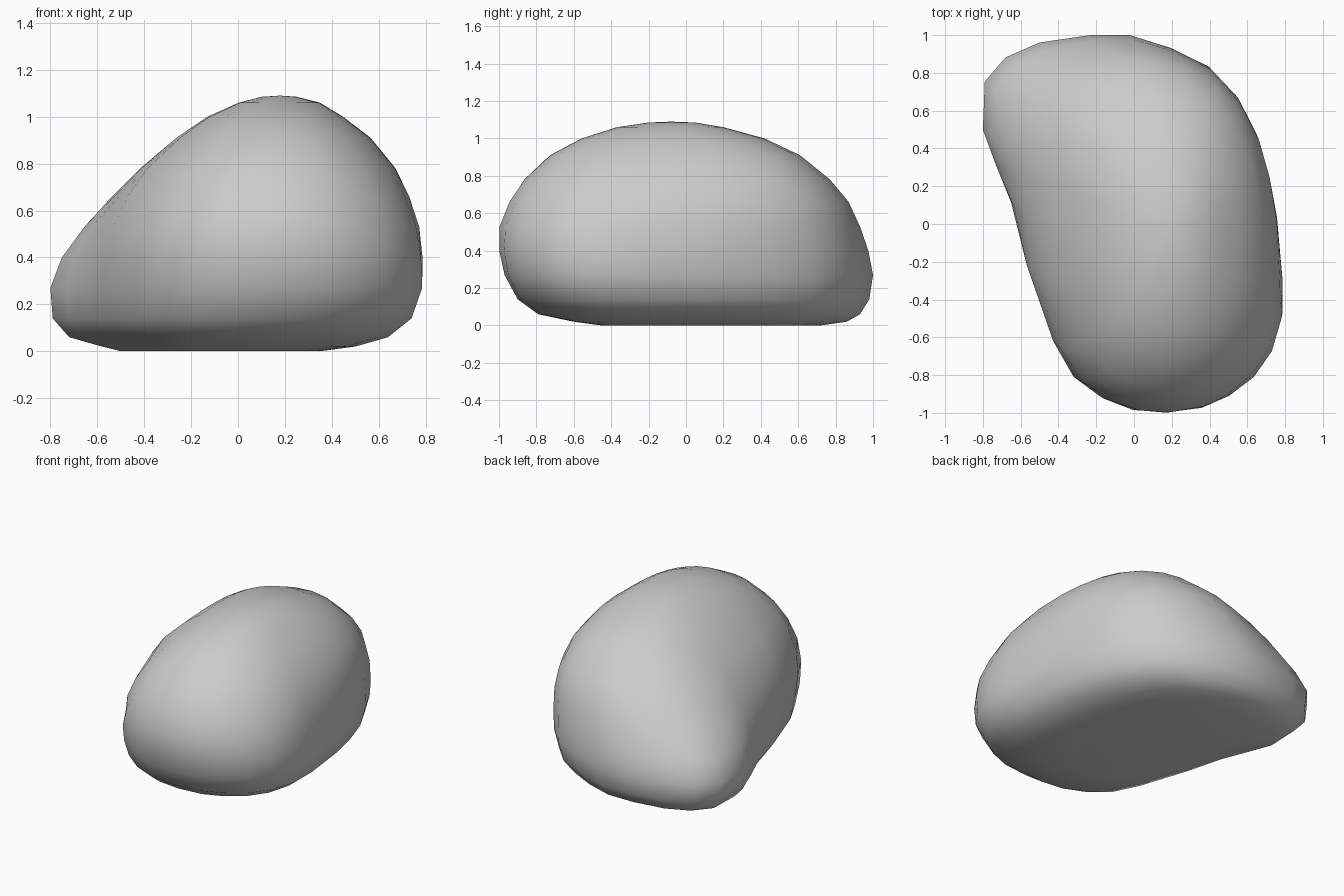
import bpy, bmesh, math

# Plan outline of the boulder at its widest (x, y), counter-clockwise
OUTLINE = [(-0.02, 1.0), (-0.23, 1.0), (-0.5, 0.96), (-0.68, 0.88), (-0.79, 0.75),
           (-0.8, 0.49), (-0.73, 0.3), (-0.65, 0.1), (-0.57, -0.2), (-0.44, -0.59),
           (-0.34, -0.79), (-0.19, -0.91), (-0.03, -0.98), (0.15, -1.0), (0.35, -0.98),
           (0.5, -0.92), (0.64, -0.82), (0.74, -0.68), (0.79, -0.5), (0.79, -0.3),
           (0.75, 0.05), (0.7, 0.28), (0.64, 0.48), (0.54, 0.68), (0.4, 0.83), (0.2, 0.93)]

# Horizontal slices: height, x range, y range, amount of rounding towards an oval
SLICES = [(0.0, -0.50, 0.35, -0.45, 0.72, 0.0), (0.02, -0.58, 0.50, -0.60, 0.86, 0.0),
          (0.06, -0.72, 0.64, -0.79, 0.93, 0.0), (0.14, -0.79, 0.74, -0.90, 0.98, 0.0),
          (0.27, -0.80, 0.785, -0.97, 1.0, 0.0), (0.40, -0.76, 0.79, -1.0, 0.975, 0.15),
          (0.53, -0.675, 0.78, -1.0, 0.93, 0.35), (0.66, -0.565, 0.74, -0.95, 0.87, 0.55),
          (0.78, -0.445, 0.68, -0.87, 0.77, 0.7), (0.91, -0.28, 0.57, -0.73, 0.61, 0.8),
          (1.0, -0.14, 0.45, -0.56, 0.42, 0.85), (1.06, 0.0, 0.35, -0.37, 0.20, 0.9),
          (1.085, 0.10, 0.25, -0.20, 0.05, 1.0)]


def slice_point(p, x0, x1, y0, y1, rounding):
    u, v = (p[0] + 0.005) / 0.795, p[1]
    a = math.atan2(v, u)
    c, s = math.cos(a), math.sin(a)
    r = (abs(c) ** 2.25 + abs(s) ** 2.25) ** (-1 / 2.25)
    u += (r * c - u) * rounding
    v += (r * s - v) * rounding
    return (x0 + x1) / 2 + u * (x1 - x0) / 2, (y0 + y1) / 2 + v * (y1 - y0) / 2


# Boulder: stack the slices, bridge them and close both ends
bm = bmesh.new()
rings = [[bm.verts.new((*slice_point(p, *box), z)) for p in OUTLINE] for z, *box in SLICES]
n = len(OUTLINE)
for low, high in zip(rings, rings[1:]):
    for i in range(n):
        j = (i + 1) % n
        bm.faces.new((low[i], low[j], high[j], high[i]))
bm.faces.new(rings[0][::-1])
peak = bm.verts.new((0.18, -0.08, 1.09))
for i in range(n):
    bm.faces.new((rings[-1][i], rings[-1][(i + 1) % n], peak))
bmesh.ops.recalc_face_normals(bm, faces=bm.faces)
for f in bm.faces:
    f.smooth = True
mesh = bpy.data.meshes.new("boulder")
bm.to_mesh(mesh)
bm.free()
bpy.context.collection.objects.link(bpy.data.objects.new("boulder", mesh))
